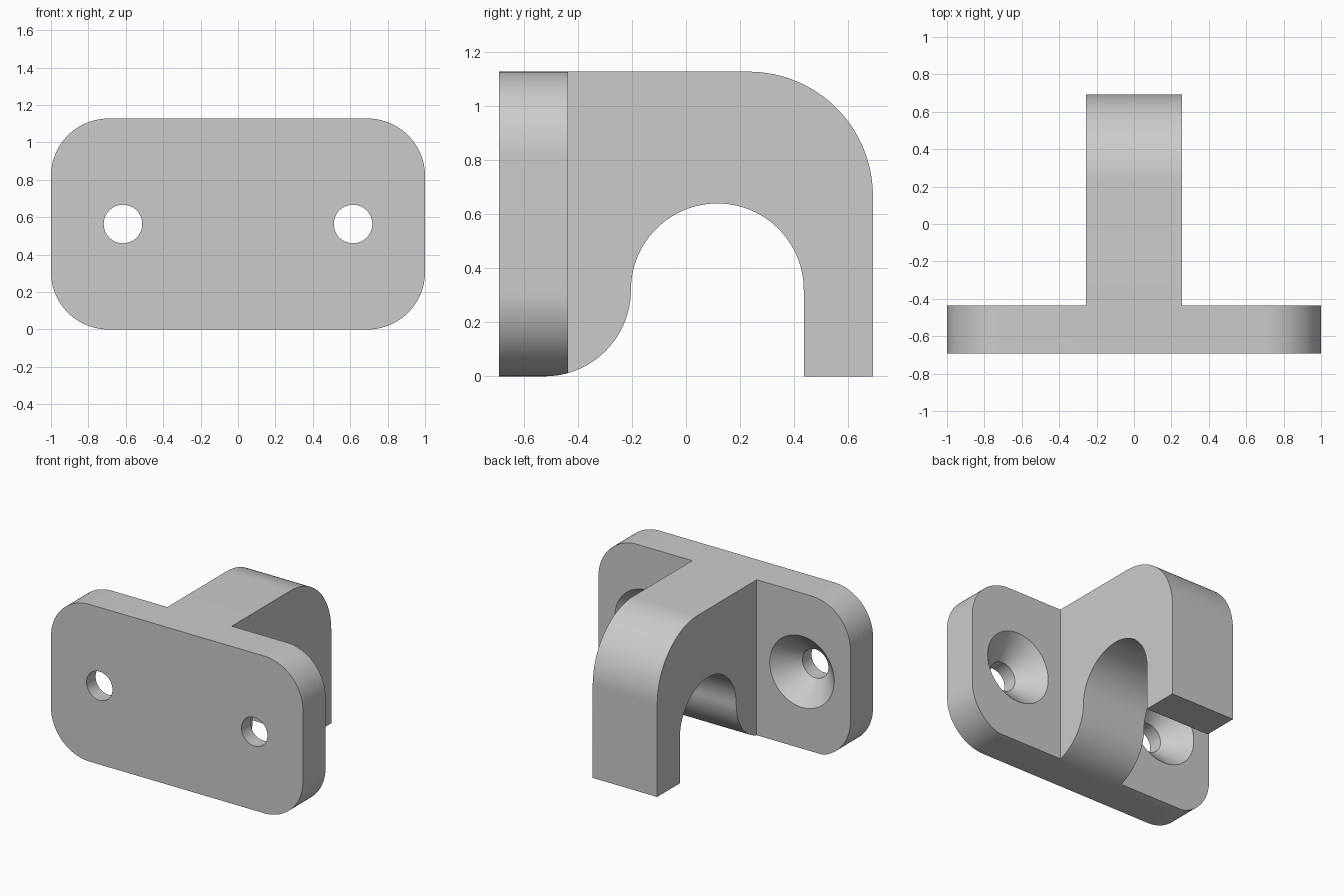
import bpy, bmesh
from math import pi, sin, cos, radians
from mathutils import Matrix, Vector

cube = bpy.data.objects.get("Cube")
if cube:
    bpy.data.objects.remove(cube, do_unlink=True)

# Main dimensions
HEIGHT, DEPTH = 1.128, 0.692          # total height, half depth
THICK = 0.256                         # plate thickness, hook half width
BACK = THICK - DEPTH                  # y of the plate's rear face
PLATE_R, HOOK_R, SLOT_R = 0.308, 0.46, 0.32
SLOT_Y = DEPTH - THICK - SLOT_R
HOLE_X, HOLE_R, SINK_R = 0.615, 0.103, 0.256

grey = bpy.data.materials.new("light grey")
grey.use_nodes = True
grey.diffuse_color = (0.6, 0.6, 0.6, 1)
grey.node_tree.nodes["Principled BSDF"].inputs["Base Color"].default_value = (0.6, 0.6, 0.6, 1)


def arc(u, v, r, start, end, steps=24):
    angles = [radians(start + (end - start) * i / steps) for i in range(steps + 1)]
    return [(u + r * cos(a), v + r * sin(a)) for a in angles]


def finish(bm, name):
    bmesh.ops.recalc_face_normals(bm, faces=bm.faces)
    mesh = bpy.data.meshes.new(name)
    bm.to_mesh(mesh)
    bm.free()
    mesh.materials.append(grey)
    obj = bpy.data.objects.new(name, mesh)
    bpy.context.collection.objects.link(obj)
    return obj


def extrude(name, points, direction):
    """Closed outline pushed along a direction."""
    bm = bmesh.new()
    face = bm.faces.new([bm.verts.new(p) for p in points])
    new = bmesh.ops.extrude_face_region(bm, geom=[face])["geom"]
    bmesh.ops.translate(bm, vec=direction, verts=[v for v in new if isinstance(v, bmesh.types.BMVert)])
    return finish(bm, name)


def side_profile(name, outline, half_width):
    return extrude(name, [(-half_width, y, z) for y, z in outline], Vector((2 * half_width, 0, 0)))


def boolean(target, tool, operation):
    tool.hide_render = True
    mod = target.modifiers.new(tool.name, "BOOLEAN")
    mod.operation, mod.solver, mod.object = operation, "EXACT", tool
    bpy.context.view_layer.objects.active = target
    bpy.ops.object.modifier_apply(modifier=mod.name)
    bpy.data.objects.remove(tool, do_unlink=True)


# Mounting plate with rounded corners
px, lo, hi = 1 - PLATE_R, PLATE_R, HEIGHT - PLATE_R
corners = [(px, hi, 0), (-px, hi, 90), (-px, lo, 180), (px, lo, 270)]
outline = [p for x, z, a in corners for p in arc(x, z, PLATE_R, a, a + 90)]
bracket = extrude("wall_hook", [(x, -DEPTH, z) for x, z in outline], Vector((0, THICK, 0)))

# Hook arm with rounded outer corner
arm = [(BACK - 0.1, 0), (DEPTH, 0)]
arm += arc(DEPTH - HOOK_R, HEIGHT - HOOK_R, HOOK_R, 0, 90, 32)
arm += [(BACK - 0.1, HEIGHT)]
boolean(bracket, side_profile("hook_arm", arm, THICK), "UNION")

# Slot under the arm, flowing into a round at the plate's foot
fillet = arc(SLOT_Y - 2 * SLOT_R, SLOT_R, SLOT_R, -90, 0)
slot = fillet + arc(SLOT_Y, SLOT_R, SLOT_R, 180, 0, 48)[1:]
slot += [(SLOT_Y + SLOT_R, -0.1), (fillet[0][0], -0.1)]
boolean(bracket, side_profile("slot_cutter", slot, 1.2), "DIFFERENCE")

# Countersunk screw holes
sink = SINK_R - HOLE_R
profile = [(0, -1), (HOLE_R, -1), (HOLE_R, BACK - sink), (SINK_R + 0.04, BACK + 0.04), (0, BACK + 0.04)]
for side in (-1, 1):
    bm = bmesh.new()
    verts = [bm.verts.new((r, y, 0)) for r, y in profile]
    edges = [bm.edges.new(pair) for pair in zip(verts, verts[1:])]
    bmesh.ops.spin(bm, geom=verts + edges, cent=(0, 0, 0), axis=(0, 1, 0), angle=2 * pi, steps=48)
    bmesh.ops.remove_doubles(bm, verts=bm.verts, dist=0.0001)
    bmesh.ops.transform(bm, matrix=Matrix.Translation((side * HOLE_X, 0, HEIGHT / 2)), verts=bm.verts)
    boolean(bracket, finish(bm, "screw_hole_cutter"), "DIFFERENCE")

# Smooth curves, crisp edges
bpy.ops.object.select_all(action="DESELECT")
bracket.select_set(True)
bpy.context.view_layer.objects.active = bracket
bpy.ops.object.shade_smooth_by_angle(angle=radians(30))
